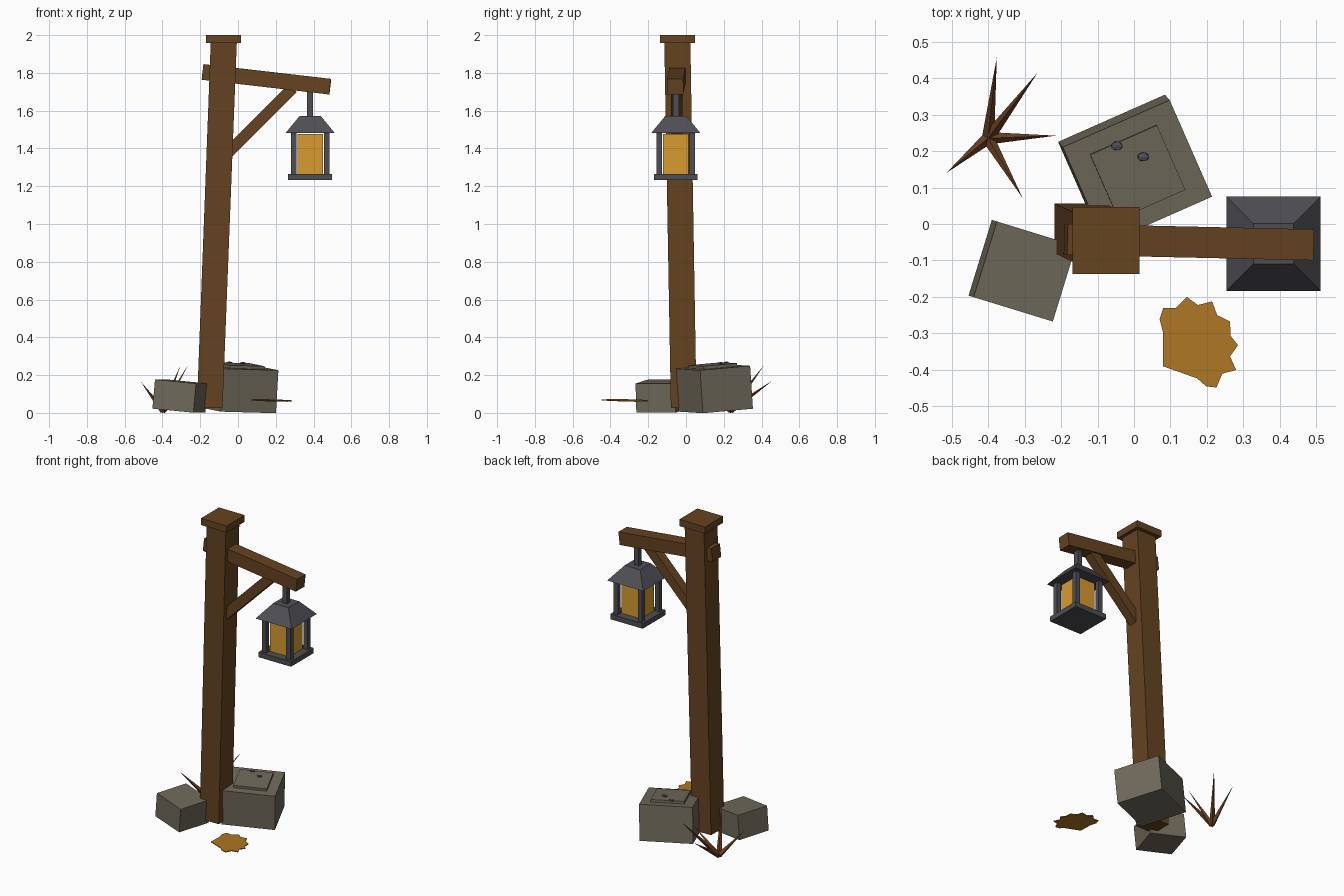
import bpy, bmesh, math
from mathutils import Vector, Matrix, Euler

old = bpy.data.objects.get("Cube")
if old:
    bpy.data.objects.remove(old, do_unlink=True)


def material(name, *rgb):
    # 8-bit display colour to linear
    col = [((c / 255 + 0.055) / 1.055) ** 2.4 for c in rgb] + [1]
    m = bpy.data.materials.new(name)
    m.use_nodes = True
    m.diffuse_color = col
    bsdf = next(n for n in m.node_tree.nodes if n.type == 'BSDF_PRINCIPLED')
    bsdf.inputs["Base Color"].default_value = col
    return m


WOOD = material("brown wood", 101, 67, 33)
IRON = material("dark iron", 78, 78, 84)
GLASS = material("amber glass", 215, 155, 48)
STONE = material("grey stone", 111, 105, 90)
TWIG = material("dry stem", 108, 65, 36)
LEAF = material("fallen leaf", 175, 118, 36)


def finish(bm, name, mat):
    bmesh.ops.recalc_face_normals(bm, faces=bm.faces)
    mesh = bpy.data.meshes.new(name)
    bm.to_mesh(mesh)
    bm.free()
    mesh.materials.append(mat)
    ob = bpy.data.objects.new(name, mesh)
    bpy.context.collection.objects.link(ob)
    return ob


def loft(name, mat, bottom, half_b, top, half_t):
    """Square column between two level squares; may lean and taper."""
    bm = bmesh.new()
    bmesh.ops.create_cube(bm, size=2)
    for v in bm.verts:
        c, h = (Vector(top), half_t) if v.co.z > 0 else (Vector(bottom), half_b)
        v.co = c + Vector((v.co.x * h, v.co.y * h, 0))
    return finish(bm, name, mat)


def box(name, mat, size, matrix):
    bm = bmesh.new()
    bmesh.ops.create_cube(bm, size=1, matrix=matrix @ Matrix.Diagonal((*size, 1)))
    return finish(bm, name, mat)


def bar(name, mat, a, b, width, height):
    """Rectangular timber running from a to b."""
    a, b = Vector(a), Vector(b)
    x = (b - a).normalized()
    y = Vector((0, 0, 1)).cross(x).normalized()
    rot = Matrix((x, y, x.cross(y))).transposed().to_4x4()
    return box(name, mat, ((b - a).length, width, height),
               Matrix.Translation((a + b) / 2) @ rot)


def pose(loc, rx, ry, rz):
    r = [math.radians(a) for a in (rx, ry, rz)]
    return (Matrix.Translation(loc) @ Matrix.Rotation(r[2], 4, 'Z')
            @ Matrix.Rotation(r[0], 4, 'X') @ Matrix.Rotation(r[1], 4, 'Y'))


# Leaning post with cap, cross beam and brace
loft("post", WOOD, (-0.15, -0.012, 0.025), 0.068, (-0.075, -0.046, 1.97), 0.069)
loft("post_cap", WOOD, (-0.077, -0.045, 1.957), 0.092, (-0.077, -0.045, 2.0), 0.092)
bar("cross_beam", WOOD, (-0.187, -0.042, 1.805), (0.488, -0.057, 1.727), 0.085, 0.083)
bar("brace", WOOD, (-0.06, -0.045, 1.37), (0.29, -0.05, 1.72), 0.06, 0.06)

# Hanging lantern
LX, LY = 0.382, -0.054


def lantern_part(name, mat, z0, z1, half0, half1=None, dx=0, dy=0):
    loft(name, mat, (LX + dx, LY + dy, z0), half0,
         (LX + dx, LY + dy, z1), half1 or half0)


lantern_part("lantern_hanger", IRON, 1.56, 1.72, 0.016)
lantern_part("lantern_roof", IRON, 1.483, 1.573, 0.129, 0.055)
lantern_part("lantern_base", IRON, 1.232, 1.265, 0.116)
lantern_part("lantern_glass", GLASS, 1.26, 1.476, 0.068)
for sx in (-1, 1):
    for sy in (-1, 1):
        lantern_part("lantern_corner_bar", IRON, 1.26, 1.487, 0.015,
                     dx=sx * 0.087, dy=sy * 0.087)

# Tilted stones at the foot
big = pose((0.003, 0.15, 0.128), 4.7, 1.5, 23.7)
box("large_stone", STONE, (0.32, 0.29, 0.228), big)
box("stone_slab", STONE, (0.2, 0.194, 0.03), big @ Matrix.Translation((0, 0, 0.115)))
box("small_stone", STONE, (0.228, 0.217, 0.155),
    pose((-0.306, -0.128, 0.089), 0, 5.4, -17.1))

# Pebbles lying on the slab
for x, y, z in ((-0.047, 0.214, 0.266), (0.025, 0.184, 0.264)):
    bm = bmesh.new()
    bmesh.ops.create_icosphere(bm, subdivisions=1, radius=1,
                               matrix=Matrix.Translation((x, y, z))
                               @ Matrix.Diagonal((0.018, 0.014, 0.006, 1)))
    finish(bm, "pebble", IRON)

# Dry stems fanning out from one root
root = Vector((-0.4, 0.235, 0.012))
for tip in ((-0.376, 0.456, 0.17), (-0.264, 0.415, 0.255), (-0.214, 0.242, 0.17),
            (-0.305, 0.071, 0.25), (-0.514, 0.14, 0.165)):
    d = Vector(tip) - root
    bm = bmesh.new()
    bmesh.ops.create_cone(bm, cap_ends=True, segments=4, radius1=0.017, radius2=0,
                          depth=d.length,
                          matrix=Matrix.Translation(root + d / 2)
                          @ d.to_track_quat('Z', 'Y').to_matrix().to_4x4())
    bmesh.ops.remove_doubles(bm, verts=bm.verts, dist=0.0005)
    finish(bm, "dry_stem", TWIG)

# Ragged leaf, a thin slightly tilted plate
outline = ((.07, -.26), (.08, -.23), (.115, -.23), (.145, -.2), (.175, -.222),
           (.214, -.212), (.228, -.25), (.263, -.267), (.265, -.307), (.285, -.332),
           (.263, -.363), (.28, -.4), (.242, -.41), (.226, -.448), (.198, -.445),
           (.173, -.423), (.08, -.39), (.08, -.3))
bm = bmesh.new()
face = bm.faces.new([bm.verts.new((x, y, 0.064 - 0.04 * (x - 0.18) - 0.03 * (y + 0.33)))
                     for x, y in outline])
up = bmesh.ops.extrude_face_region(bm, geom=[face])["geom"]
bmesh.ops.translate(bm, vec=(0, 0, 0.005),
                    verts=[v for v in up if isinstance(v, bmesh.types.BMVert)])
finish(bm, "leaf", LEAF)
